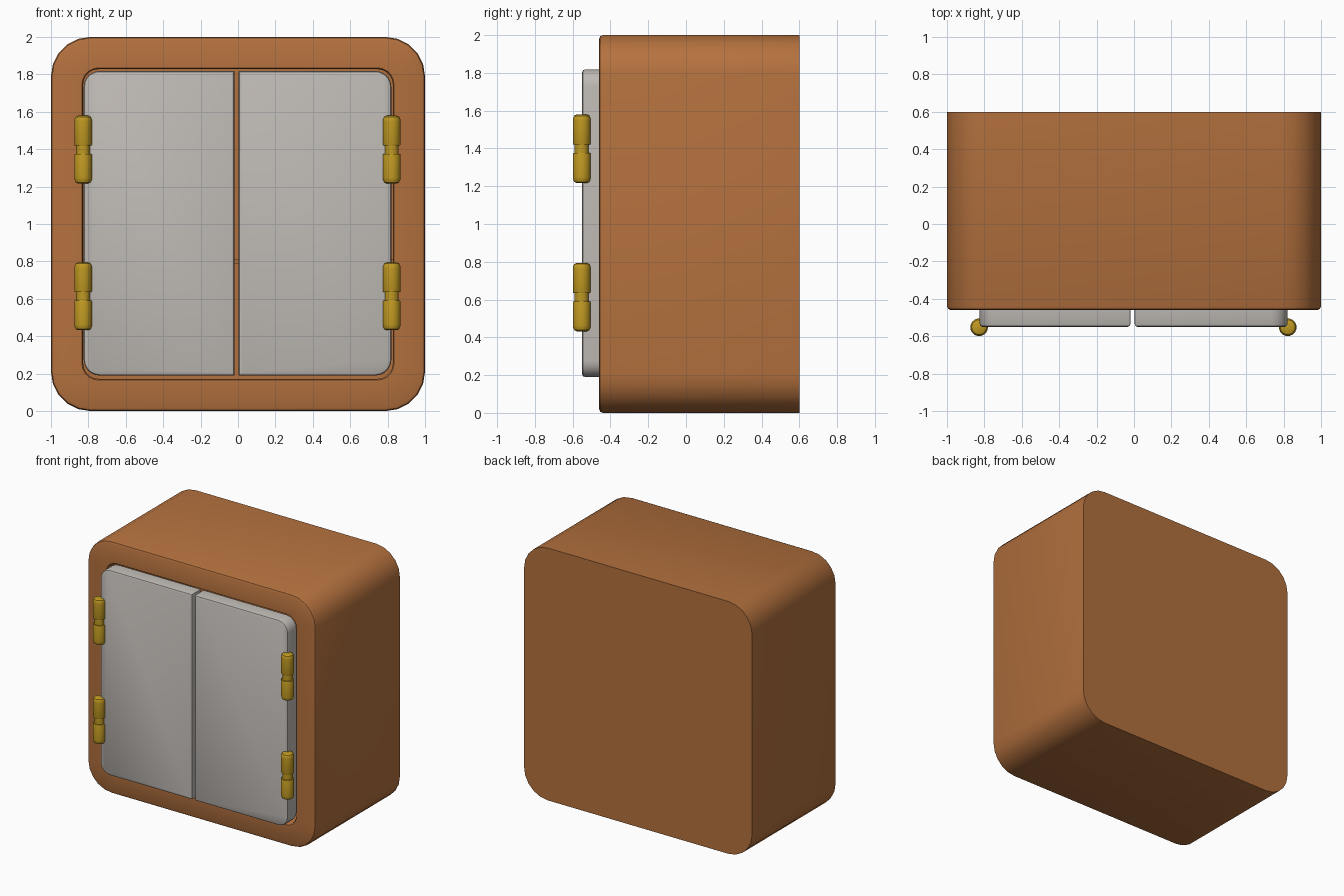
import bpy, bmesh, math

if "Cube" in bpy.data.objects:
    bpy.data.objects.remove(bpy.data.objects["Cube"])


def material(name, rgb):
    m = bpy.data.materials.new(name)
    m.diffuse_color = (*rgb, 1)
    m.use_nodes = True
    m.node_tree.nodes["Principled BSDF"].inputs["Base Color"].default_value = m.diffuse_color
    return m


WOOD = material("warm_wood", (0.456, 0.165, 0.048))
GREY = material("pale_grey", (0.515, 0.485, 0.456))
BRASS = material("brass", (0.53, 0.32, 0.016))


def ring(x0, x1, z0, z1, y, r_left, r_right, seg):
    """Rounded rectangle in the xz plane with separate left and right radii."""
    pts = []
    for cx, cz, r, a0 in ((x1 - r_right, z1 - r_right, r_right, 0),
                          (x0 + r_left, z1 - r_left, r_left, 90),
                          (x0 + r_left, z0 + r_left, r_left, 180),
                          (x1 - r_right, z0 + r_right, r_right, 270)):
        for i in range(seg + 1):
            a = math.radians(a0 + 90 * i / seg)
            pts.append((cx + r * math.cos(a), y, cz + r * math.sin(a)))
    return pts


def loft(name, rings, mat, angle=40):
    """Bridge successive rings and cap both ends."""
    bm = bmesh.new()
    loops = [[bm.verts.new(p) for p in r] for r in rings]
    n = len(loops[0])
    for a, b in zip(loops, loops[1:]):
        for i in range(n):
            j = (i + 1) % n
            bm.faces.new((a[i], a[j], b[j], b[i]))
    bm.faces.new(loops[0])
    bm.faces.new(loops[-1])
    bmesh.ops.recalc_face_normals(bm, faces=bm.faces)
    me = bpy.data.meshes.new(name)
    bm.to_mesh(me)
    bm.free()
    ob = bpy.data.objects.new(name, me)
    bpy.context.collection.objects.link(ob)
    me.materials.append(mat)
    bpy.ops.object.select_all(action='DESELECT')
    ob.select_set(True)
    bpy.context.view_layer.objects.active = ob
    bpy.ops.object.shade_smooth_by_angle(angle=math.radians(angle))
    return ob


# Hollow cabinet: outer shell, softened front rim, cavity and thin back
def body_ring(inset, y, r):
    return ring(-1 + inset, 1 - inset, inset, 2 - inset, y, r, r, 5)


loft("cabinet_body", [
    body_ring(0, 0.60, 0.21), body_ring(0, -0.44, 0.21),
    body_ring(0.006, -0.454, 0.204), body_ring(0.02, -0.46, 0.19),
    body_ring(0.165, -0.46, 0.09), body_ring(0.172, -0.45, 0.083),
    body_ring(0.172, 0.59, 0.083)], WOOD)

# Inner shelf
loft("shelf", [ring(-0.83, 0.83, 0.79, 0.81, y, 0.001, 0.001, 1)
               for y in (-0.3, 0.592)], WOOD)


# Pair of doors, rounded on the hinge side only
def door(name, x0, x1, r_left, r_right):
    def dr(i, y):
        return ring(x0 + i, x1 - i, 0.19 + i, 1.818 - i, y,
                    max(r_left - i, 0.001), max(r_right - i, 0.001), 5)
    loft(name, [dr(0, -0.44), dr(0, -0.535), dr(0.004, -0.545),
                dr(0.014, -0.55)], GREY)


door("left_door", -0.825, -0.019, 0.085, 0.003)
door("right_door", 0.004, 0.82, 0.003, 0.085)


# Hinges: two rounded barrels joined by a narrower pin
def hinge(name, x, z):
    profile = [(0.028, 0), (0.040, 0.006), (0.046, 0.02), (0.047, 0.03),
               (0.047, 0.152), (0.045, 0.158), (0.037, 0.158)]
    profile += [(r, 0.362 - h) for r, h in reversed(profile)]
    rings = [[(x + r * math.cos(a), -0.552 + r * math.sin(a), z + h)
              for a in (math.tau * i / 24 for i in range(24))]
             for r, h in profile]
    loft(name, rings, BRASS)


for side, x in (("left", -0.828), ("right", 0.822)):
    for level, z in (("lower", 0.432), ("upper", 1.217)):
        hinge(f"{side}_{level}_hinge", x, z)
